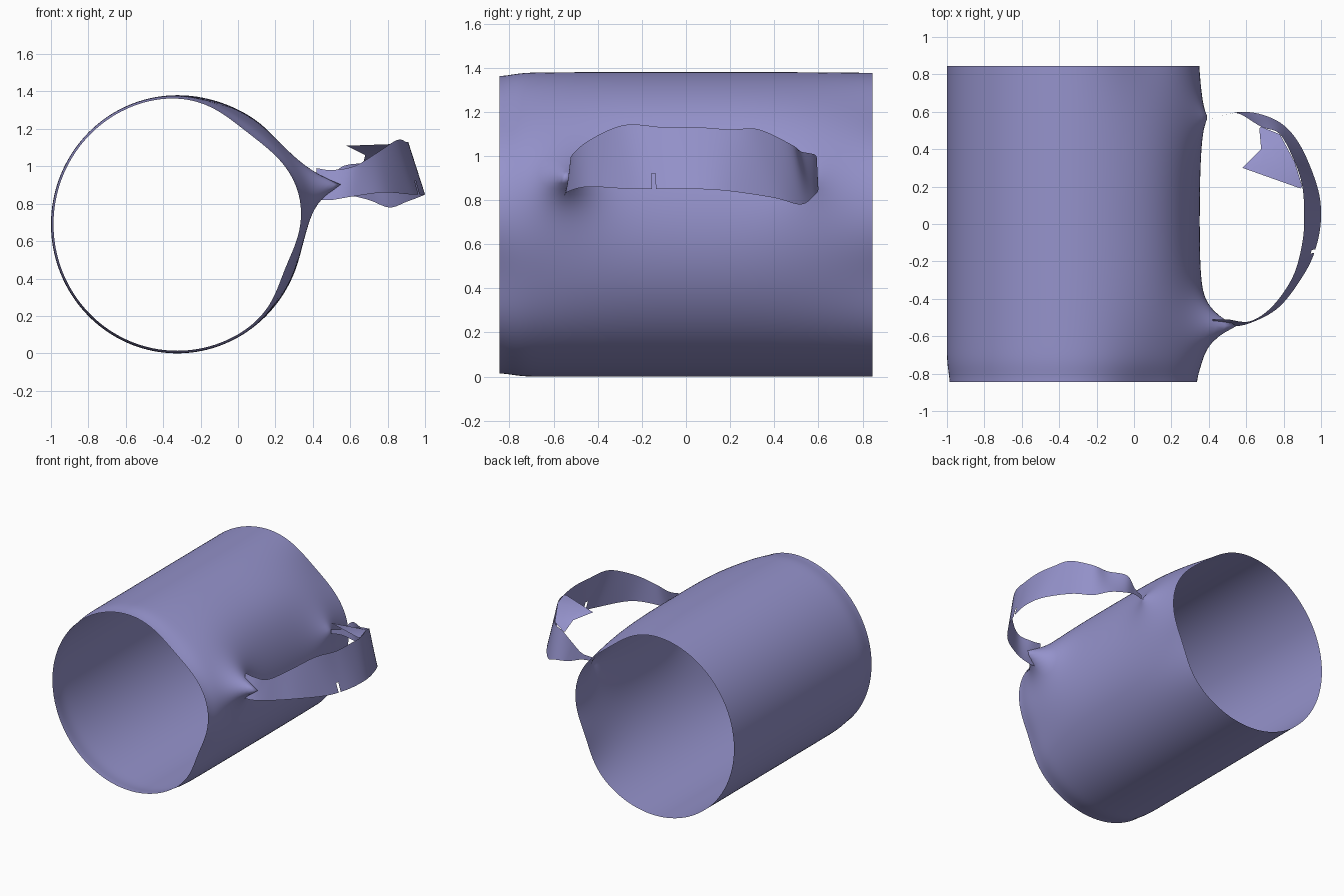
import bpy, math
from mathutils import Vector

cube = bpy.data.objects.get("Cube")
if cube:
    bpy.data.objects.remove(cube, do_unlink=True)

lavender = bpy.data.materials.new("lavender")
lavender.use_nodes = True
colour = (0.30, 0.29, 0.60, 1)
lavender.diffuse_color = colour
lavender.node_tree.nodes["Principled BSDF"].inputs["Base Color"].default_value = colour


def grid_object(name, rows, closed=False, keep=lambda c: True):
    """Skin a list of equal point rows into one smooth open surface."""
    n = len(rows[0])
    verts = [p for row in rows for p in row]
    faces = []
    for i in range(len(rows) - 1):
        for j in range(n if closed else n - 1):
            k = (j + 1) % n
            face = (i * n + j, i * n + k, (i + 1) * n + k, (i + 1) * n + j)
            if keep(sum((verts[v] for v in face), Vector()) / 4):
                faces.append(face)
    mesh = bpy.data.meshes.new(name)
    mesh.from_pydata(verts, [], faces)
    mesh.materials.append(lavender)
    mesh.shade_smooth()
    obj = bpy.data.objects.new(name, mesh)
    bpy.context.collection.objects.link(obj)
    return obj


def bell(value, centre, width):
    return math.exp(-((value - centre) / width) ** 2)


def spline(points, steps):
    """Catmull-Rom curve through the points."""
    p = [Vector(q) for q in points]
    p = [2 * p[0] - p[1]] + p + [2 * p[-1] - p[-2]]
    out = []
    for a, b, c, d in zip(p, p[1:], p[2:], p[3:]):
        for s in range(steps):
            t = s / steps
            out.append(0.5 * (2 * b + (c - a) * t + (2 * a - 5 * b + 4 * c - d) * t * t
                              + (3 * b - a - 3 * c + d) * t ** 3))
    return out + [p[-2]]


# Cup wall: open tube along y, flattened at the rims, drawn out at the handle roots
HALF, AROUND, ALONG = 0.845, 160, 90
roots = ((-0.545, 0.90, 0.24, 0.10), (0.57, 0.89, 0.075, 0.13))


def wall_point(y, angle):
    end = (abs(y) / HALF) ** 3
    deg = math.degrees(angle)
    r = 1 - end * (0.08 * bell(deg, 52, 24) + 0.06 * bell(deg, -22, 18))
    r += 0.02 * (1 - end) * bell(deg, 45, 20)
    r -= 0.02 * bell(y, -HALF, 0.08)
    x = -0.325 + 0.675 * r * math.cos(angle)
    z = 0.69 + 0.69 * r * math.sin(angle)
    if math.cos(angle) > 0:
        for ry, rz, height, size in roots:
            x += height * math.exp(-math.hypot(y - ry, z - rz) / size)
    return Vector((x, y, z))


wall = [[wall_point(-HALF + 2 * HALF * i / ALONG, math.tau * j / AROUND - math.pi)
         for j in range(AROUND)] for i in range(ALONG + 1)]
grid_object("cup_wall", wall, closed=True)

# Handle: thin ribbon between a lower and an upper edge, with a small slit
lower = [(0.42, -0.55, 0.82), (0.5, -0.55, 0.82), (0.62, -0.53, 0.84), (0.78, -0.44, 0.86),
         (0.92, -0.25, 0.85), (0.98, -0.1, 0.85), (1.0, 0.05, 0.85), (0.98, 0.2, 0.84),
         (0.9, 0.4, 0.81), (0.81, 0.52, 0.78), (0.7, 0.58, 0.82), (0.58, 0.6, 0.85),
         (0.48, 0.58, 0.88), (0.4, 0.56, 0.88)]
upper = [(0.42, -0.51, 0.99), (0.5, -0.51, 0.98), (0.62, -0.52, 1.0), (0.74, -0.44, 1.07),
         (0.85, -0.28, 1.14), (0.9, -0.1, 1.13), (0.91, 0.05, 1.13), (0.9, 0.2, 1.12),
         (0.86, 0.33, 1.12), (0.78, 0.48, 1.05), (0.68, 0.52, 1.02), (0.56, 0.59, 1.0),
         (0.48, 0.58, 0.93), (0.4, 0.56, 0.91)]
ribbon = [[a.lerp(b, t / 8) for t in range(9)]
          for a, b in zip(spline(lower, 8), spline(upper, 8))]
grid_object("handle", ribbon,
            keep=lambda c: not (abs(c.y + 0.15) < 0.01 and c.z < 0.92))

# Torn flap folded inward from the upper edge of the handle
tips = [(0.89, 0.19, 1.12), (0.58, 0.3, 1.11), (0.68, 0.4, 1.06), (0.67, 0.51, 1.02)]
flap = [[Vector(a).lerp(Vector(b), t / 3) for t in range(4)]
        for a, b in zip(upper[7:11], tips)]
grid_object("handle_flap", flap)
